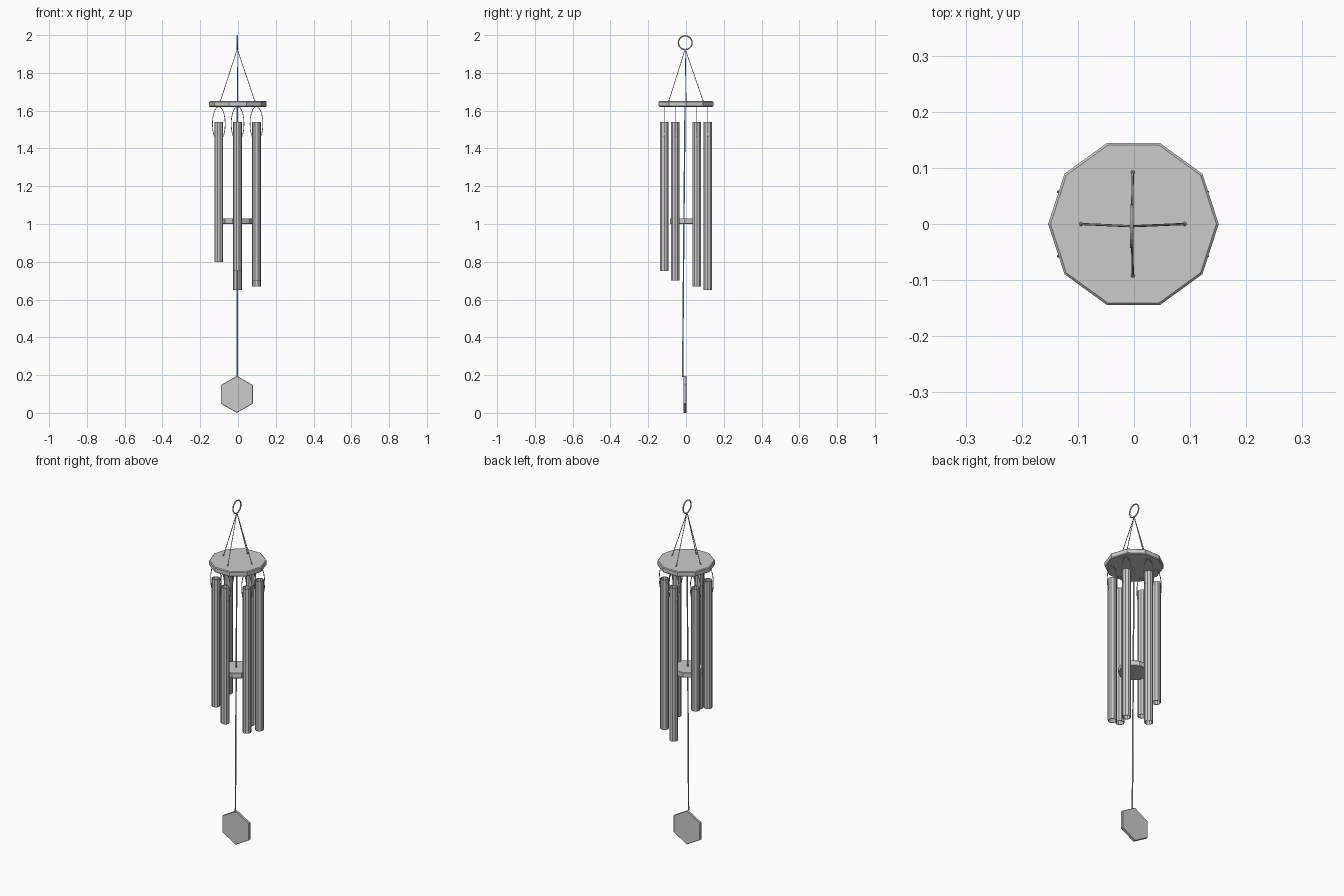
import bpy, math
from mathutils import Vector

if "Cube" in bpy.data.objects:
    bpy.data.objects.remove(bpy.data.objects["Cube"])


def prism(name, sides, radius, depth, loc, rot=(0, 0, 0), bevel=0.0):
    bpy.ops.mesh.primitive_cylinder_add(vertices=sides, radius=radius, depth=depth,
                                        location=loc, rotation=rot)
    ob = bpy.context.object
    ob.name = name
    if bevel:
        m = ob.modifiers.new("bevel", 'BEVEL')
        m.width = bevel
        m.segments = 1
        m.limit_method = 'ANGLE'
        m.angle_limit = math.radians(60)
    return ob


def cord(name, pts, radius, cyclic=False):
    cu = bpy.data.curves.new(name, 'CURVE')
    cu.dimensions = '3D'
    cu.bevel_depth = radius
    cu.bevel_resolution = 1
    cu.use_fill_caps = True
    sp = cu.splines.new('POLY')
    sp.points.add(len(pts) - 1)
    for p, co in zip(sp.points, pts):
        p.co = (*co, 1)
    sp.use_cyclic_u = cyclic
    ob = bpy.data.objects.new(name, cu)
    bpy.context.collection.objects.link(ob)
    return ob


def tube(name, loc, bottom, top, radius=0.0235, sides=10, wall=0.003):
    # open pipe: outer wall, inner wall and the two end rims
    rings = [(radius, bottom), (radius, top), (radius - wall, top), (radius - wall, bottom)]
    verts = [(r * math.cos(2 * math.pi * i / sides), r * math.sin(2 * math.pi * i / sides), z)
             for r, z in rings for i in range(sides)]
    faces = []
    for k in range(4):
        a, b = k * sides, (k + 1) % 4 * sides
        for i in range(sides):
            j = (i + 1) % sides
            faces.append((a + i, a + j, b + j, b + i))
    me = bpy.data.meshes.new(name)
    me.from_pydata(verts, [], faces)
    ob = bpy.data.objects.new(name, me)
    ob.location = (loc[0], loc[1], 0)
    bpy.context.collection.objects.link(ob)
    return ob


CX, CY = -0.002, -0.002

# hanging ring, facing sideways
bpy.ops.mesh.primitive_torus_add(major_segments=20, minor_segments=6, major_radius=0.0365,
                                 minor_radius=0.0035, location=(-0.004, -0.004, 1.96),
                                 rotation=(0, math.pi / 2, 0))
bpy.context.object.name = "hanging_ring"

# top plate: ten-sided with a chamfered edge
ten = math.radians(18)
prism("top_plate", 10, 0.152, 0.03, (-0.001, 0, 1.635), (0, 0, ten), 0.004)

# four suspension strings with knots on the plate
for i in range(4):
    a = i * math.pi / 2
    foot = Vector((CX + 0.092 * math.cos(a), 0.092 * math.sin(a), 1.648))
    cord(f"suspension_string_{i}", [(-0.004, -0.004, 1.926), foot], 0.002)
    bpy.ops.mesh.primitive_ico_sphere_add(subdivisions=1, radius=0.004,
                                          location=foot + Vector((0, 0, 0.003)))
    bpy.context.object.name = f"string_knot_{i}"

# six tubes of graded length, each hung on a wire loop
bottoms = [0.67, 0.65, 0.83, 0.80, 0.75, 0.70]
for i, bottom in enumerate(bottoms):
    a = math.radians(30 + 60 * i)
    x, y = CX + 0.115 * math.cos(a), 0.115 * math.sin(a)
    tube(f"chime_tube_{i}", (x, y), bottom, 1.54)
    loop = []
    for k in range(17):
        t = math.radians(-55 + 290 * k / 16)
        loop.append((x + 0.034 * math.cos(t), y, 1.53 + 0.092 * math.sin(t)))
    cord(f"tube_loop_{i}", loop, 0.002, True)

# clapper, centre cord and wind sail
prism("clapper", 10, 0.08, 0.03, (CX - 0.002, -0.008, 1.015), (0, 0, ten), 0.002)
cord("centre_cord", [(-0.004, -0.005, 1.63), (-0.004, -0.011, 1.015), (-0.004, -0.018, 0.19)], 0.004)
prism("wind_sail", 6, 0.098, 0.016, (-0.006, -0.006, 0.098), (math.pi / 2, 0, 0), 0.002)
